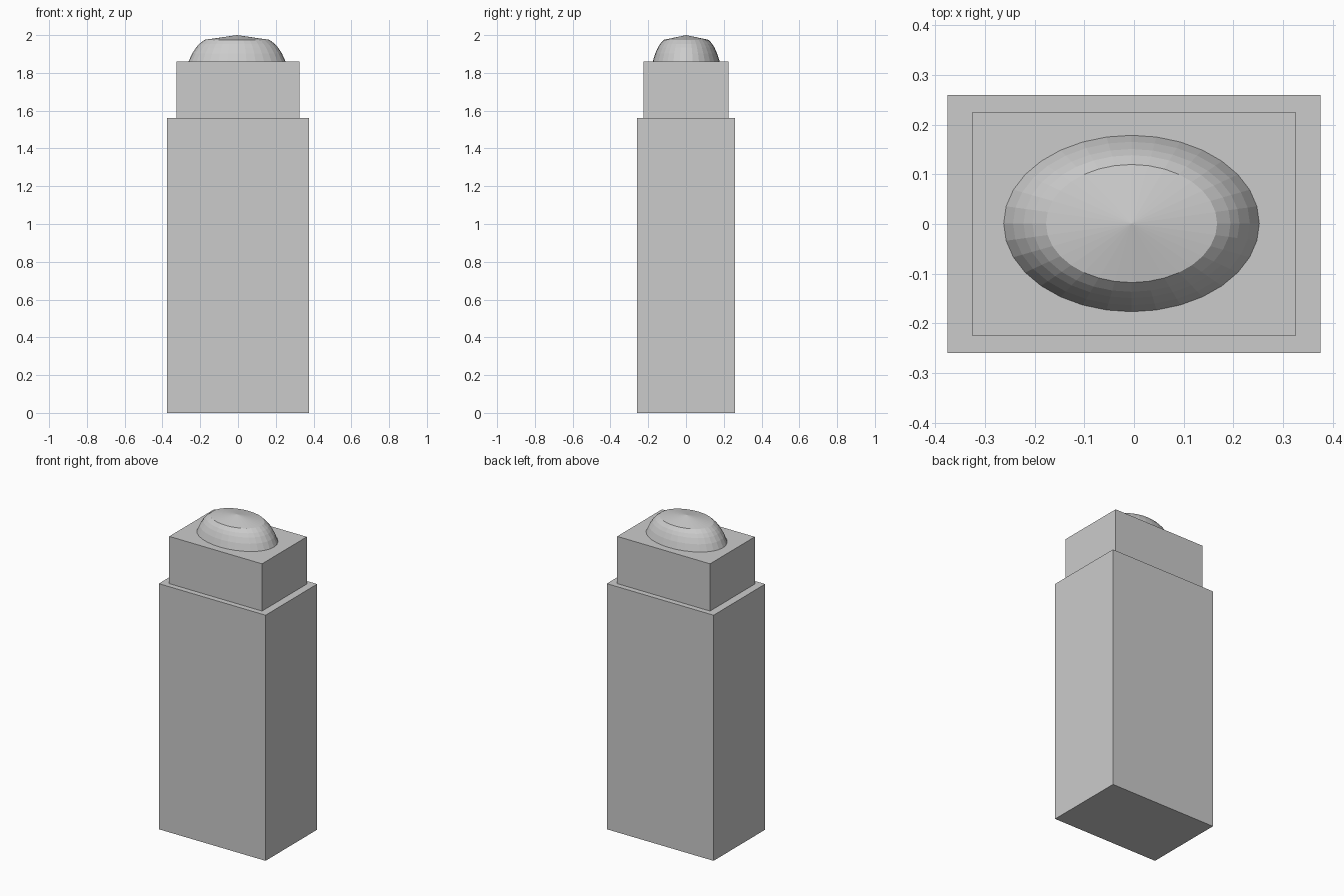
import bpy, bmesh
from math import cos, sin, tau, radians

if "Cube" in bpy.data.objects:
    bpy.data.objects.remove(bpy.data.objects["Cube"])


def block(name, w, d, z0, z1):
    bpy.ops.mesh.primitive_cube_add(size=1, location=(0, 0, (z0 + z1) / 2))
    ob = bpy.context.object
    ob.name = name
    ob.scale = (w, d, z1 - z0)
    bpy.ops.object.transform_apply(location=True, rotation=False, scale=True)
    return ob


def oval_dome(name, centre, profile, apex_z, aspect, sides=32):
    bm = bmesh.new()
    cx, cy = centre
    rings = []
    for r, z in profile:
        rings.append([bm.verts.new((cx + r * cos(tau * i / sides),
                                    cy + r * aspect * sin(tau * i / sides), z))
                      for i in range(sides)])
    apex = bm.verts.new((cx, cy, apex_z))
    for a, b in zip(rings, rings[1:]):
        for i in range(sides):
            j = (i + 1) % sides
            bm.faces.new((a[i], a[j], b[j], b[i]))
    for i in range(sides):
        bm.faces.new((rings[-1][i], rings[-1][(i + 1) % sides], apex))
    bm.faces.new(rings[0][::-1])
    mesh = bpy.data.meshes.new(name)
    bm.to_mesh(mesh)
    bm.free()
    ob = bpy.data.objects.new(name, mesh)
    bpy.context.collection.objects.link(ob)
    return ob


# Tall lower block and inset upper block
block("pillar_body", 0.75, 0.518, 0, 1.56)
block("pillar_neck", 0.652, 0.449, 1.56, 1.86)

# Oval rounded cap with a shallow conical top
oval_dome("oval_cap", (-0.005, 0.001),
          [(0.257, 1.86), (0.238, 1.902), (0.217, 1.934),
           (0.199, 1.954), (0.172, 1.975)], 2.0, 0.69)
